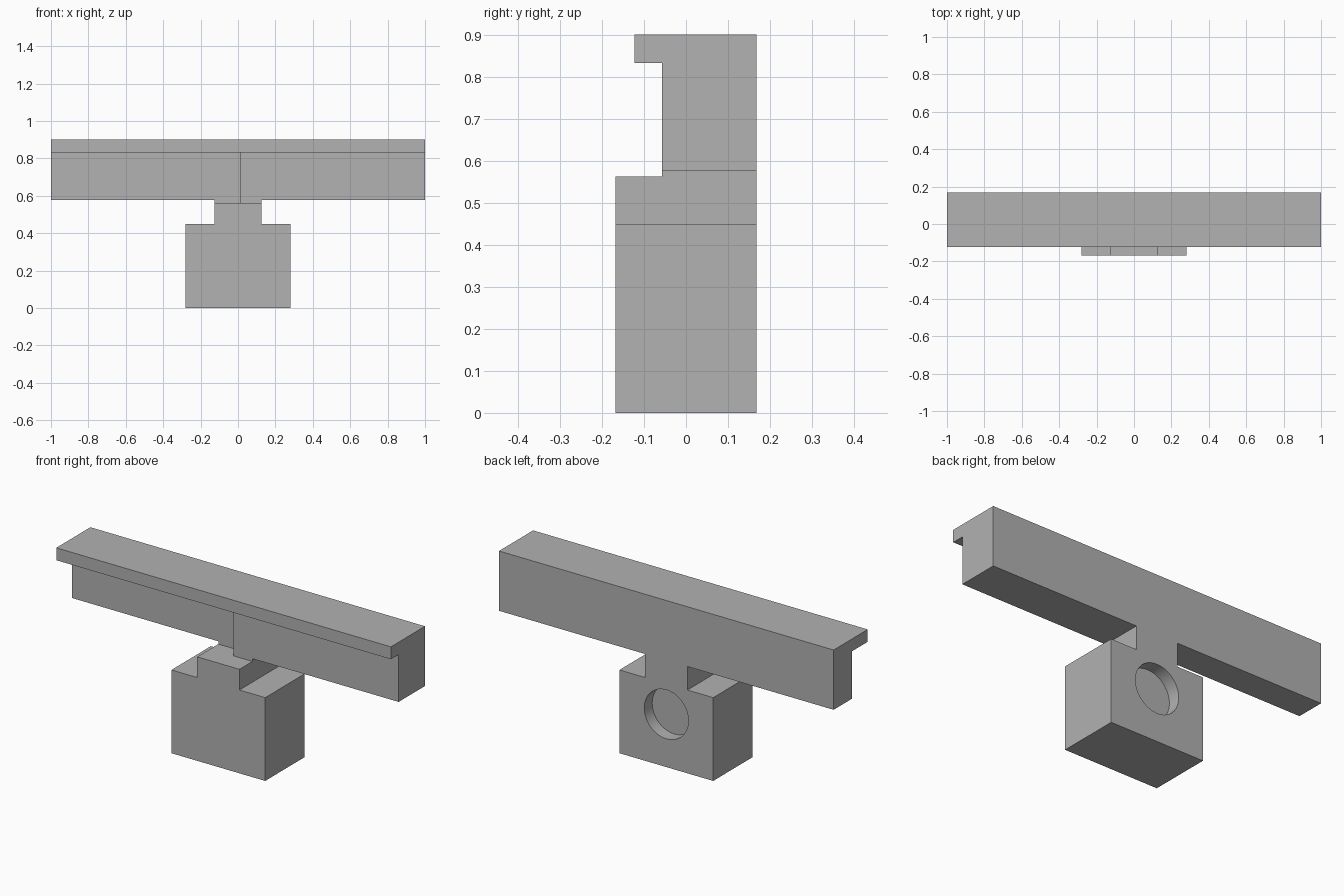
import bpy
import bmesh
from math import pi
from mathutils import Matrix

cube = bpy.data.objects.get("Cube")
if cube:
    bpy.data.objects.remove(cube)

grey = bpy.data.materials.new("mid_grey")
grey.use_nodes = True
colour = (0.445, 0.445, 0.445, 1)
grey.diffuse_color = colour
grey.node_tree.nodes["Principled BSDF"].inputs["Base Color"].default_value = colour

BACK, FRONT, LIP = 0.168, -0.168, -0.123
TOP, LIP_BASE, WEB_BASE = 0.9, 0.833, 0.577
SHELF, SHOULDER = 0.562, 0.45
BLOCK, NECK, SEAM = 0.28, 0.126, 0.012


def finish(bm, name):
    bmesh.ops.recalc_face_normals(bm, faces=bm.faces)
    mesh = bpy.data.meshes.new(name)
    bm.to_mesh(mesh)
    bm.free()
    mesh.materials.append(grey)
    obj = bpy.data.objects.new(name, mesh)
    bpy.context.collection.objects.link(obj)
    return obj


def prism(name, points, direction):
    """Extrude a closed outline along a direction."""
    bm = bmesh.new()
    face = bm.faces.new([bm.verts.new(p) for p in points])
    moved = bmesh.ops.extrude_face_region(bm, geom=[face], use_keep_orig=True)["geom"]
    bmesh.ops.translate(bm, vec=direction,
                        verts=[v for v in moved if isinstance(v, bmesh.types.BMVert)])
    return finish(bm, name)


def combine(target, other, operation):
    mod = target.modifiers.new(operation.lower(), "BOOLEAN")
    mod.operation, mod.object, mod.solver = operation, other, "EXACT"
    bpy.context.view_layer.objects.active = target
    bpy.ops.object.modifier_apply(modifier=mod.name)
    bpy.data.objects.remove(other)


# Mounting block with its narrower neck
half = [(BLOCK, 0), (BLOCK, SHOULDER), (NECK, SHOULDER), (NECK, SHELF)]
outline = half + [(-x, z) for x, z in reversed(half)]
body = prism("rail_bracket", [(x, FRONT, z) for x, z in outline], (0, BACK - FRONT, 0))

# Lipped rail in two lengths, the -x one with a thinner web, each with a neck riser
for name, x0, x1, web in (("thin", -1, SEAM, SEAM), ("thick", SEAM, 1, -0.057)):
    profile = [(BACK, WEB_BASE), (BACK, TOP), (LIP, TOP),
               (LIP, LIP_BASE), (web, LIP_BASE), (web, WEB_BASE)]
    rail = prism(name + "_rail", [(x0, y, z) for y, z in profile], (x1 - x0, 0, 0))
    r0, r1 = max(x0, -NECK), min(x1, NECK)
    riser = prism(name + "_riser",
                  [(r0, web, SHELF), (r0, BACK, SHELF), (r0, BACK, WEB_BASE), (r0, web, WEB_BASE)],
                  (r1 - r0, 0, 0))
    combine(body, riser, "UNION")
    combine(body, rail, "UNION")

# Shallow round socket in the back
bm = bmesh.new()
bmesh.ops.create_cone(bm, cap_ends=True, segments=64, radius1=0.132, radius2=0.132, depth=0.136,
                      matrix=Matrix.Translation((0, BACK, 0.285)) @ Matrix.Rotation(pi / 2, 4, "X"))
combine(body, finish(bm, "socket_cutter"), "DIFFERENCE")

# Clean up flat faces, keep hard edges
bm = bmesh.new()
bm.from_mesh(body.data)
bmesh.ops.remove_doubles(bm, verts=bm.verts, dist=0.0001)
bmesh.ops.dissolve_limit(bm, angle_limit=0.01, verts=bm.verts, edges=bm.edges)
bm.to_mesh(body.data)
bm.free()
body.select_set(True)
bpy.context.view_layer.objects.active = body
bpy.ops.object.shade_smooth_by_angle()
